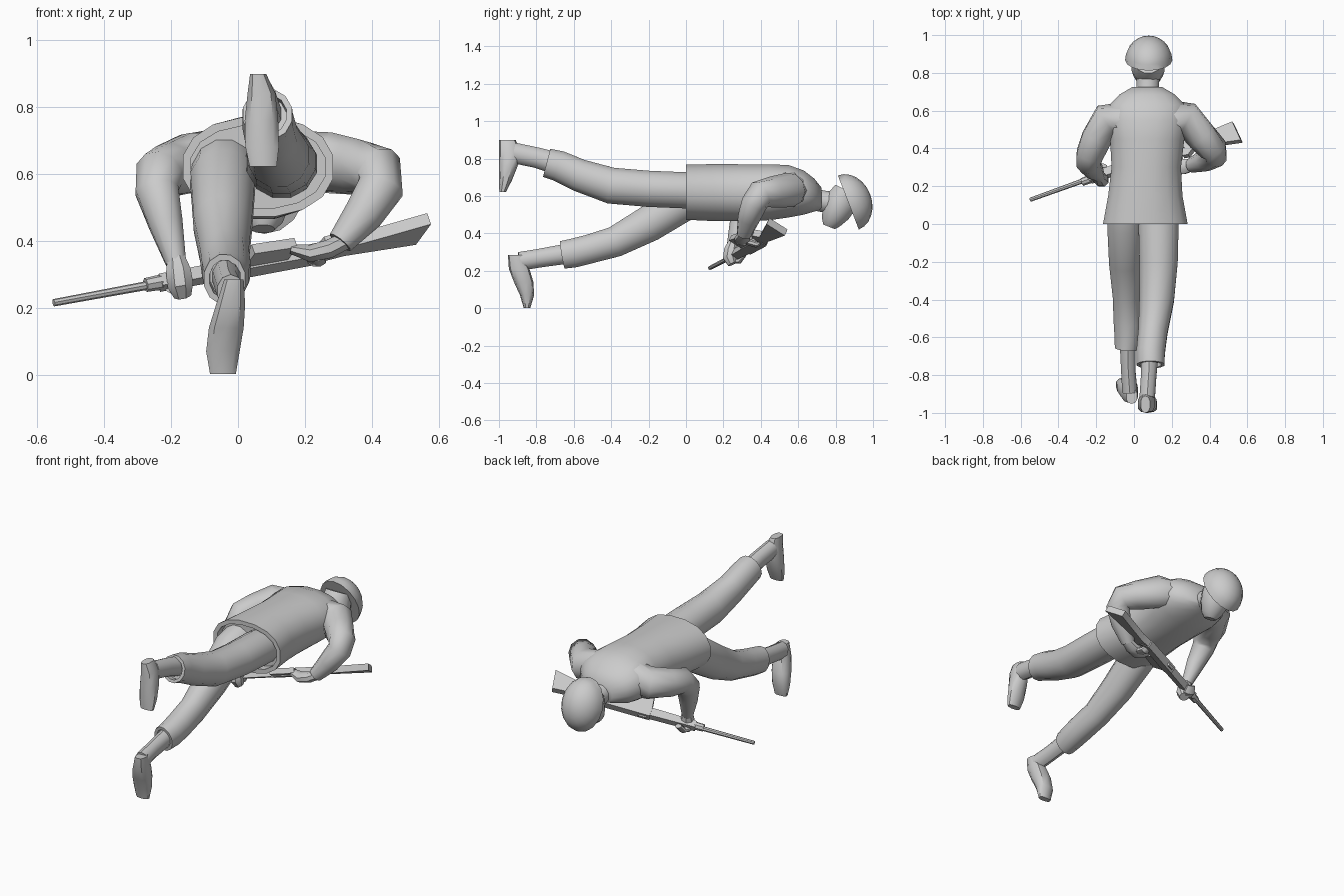
import bpy, bmesh, math
from mathutils import Vector, Matrix

GREY = bpy.data.materials.new("plain grey")
GREY.diffuse_color = (0.6, 0.6, 0.6, 1)


def finish(name, bm, angle=40):
    bmesh.ops.recalc_face_normals(bm, faces=bm.faces)
    me = bpy.data.meshes.new(name)
    bm.to_mesh(me)
    bm.free()
    ob = bpy.data.objects.new(name, me)
    bpy.context.collection.objects.link(ob)
    me.materials.append(GREY)
    bpy.ops.object.select_all(action='DESELECT')
    ob.select_set(True)
    bpy.context.view_layer.objects.active = ob
    bpy.ops.object.shade_smooth_by_angle(angle=math.radians(angle))
    return ob


def tube(name, stations, sides=12, ref=(1, 0, 0), axis=None, power=1.0, angle=40, lip=0):
    """Loft oval rings (x, y, z, half width, half depth); lip hollows the last end."""
    pts = [Vector(s[:3]) for s in stations]
    rings = []
    for i, s in enumerate(stations):
        t = Vector(axis) if axis else pts[min(i + 1, len(pts) - 1)] - pts[max(i - 1, 0)]
        t.normalize()
        u = Vector(ref)
        u = (u - t * u.dot(t)).normalized()
        rings.append((pts[i], u, t.cross(u), s[3], s[-1], t))
    if lip:
        p, u, v, a, b, t = rings[-1]
        rings.append((p, u, v, a - lip, b - lip, t))
        rings.append((p - t * lip * 2, u, v, a - lip, b - lip, t))
    bm = bmesh.new()
    loops = []
    for p, u, v, a, b, t in rings:
        loop = []
        for k in range(sides):
            th = 2 * math.pi * (k + 0.5) / sides
            c, s = math.cos(th), math.sin(th)
            c = math.copysign(abs(c) ** power, c)
            s = math.copysign(abs(s) ** power, s)
            loop.append(bm.verts.new(p + u * a * c + v * b * s))
        loops.append(loop)
    for A, B in zip(loops, loops[1:]):
        for k in range(sides):
            n = (k + 1) % sides
            bm.faces.new((A[k], A[n], B[n], B[k]))
    bm.faces.new(loops[0])
    bm.faces.new(loops[-1])
    return finish(name, bm, angle)


# Jacket, lofted from collar to an open hem
tube("jacket", [
    (.07, .725, .585, .08, .06), (.07, .685, .605, .15, .09),
    (.07, .63, .618, .205, .12), (.07, .55, .625, .215, .142),
    (.07, .45, .62, .2, .152), (.065, .3, .617, .187, .155),
    (.06, .15, .618, .2, .155), (.06, .0, .62, .228, .15)],
    sides=16, axis=(0, -1, 0), power=.9, lip=.025)

# Neck, head and helmet
tube("neck", [(.072, .66, .585, .065, .06), (.073, .74, .57, .062, .06),
              (.075, .84, .56, .065, .065)])
tube("head", [(.075, .765, .435, .035, .035), (.075, .775, .46, .06, .055),
              (.075, .80, .51, .08, .08), (.075, .83, .57, .09, .09),
              (.075, .86, .63, .075, .07)])
bm = bmesh.new()
bmesh.ops.create_uvsphere(bm, u_segments=16, v_segments=12, radius=1)
bmesh.ops.bisect_plane(bm, geom=bm.verts[:] + bm.edges[:] + bm.faces[:],
                       plane_co=(0, 0, 0), plane_no=(0, 0, 1), clear_inner=True)
bmesh.ops.holes_fill(bm, edges=[e for e in bm.edges if e.is_boundary])
n = Vector((0, .93, .36)).normalized()
side = Vector((1, 0, 0))
frame = Matrix((side, n.cross(side), n)).transposed().to_4x4()
bmesh.ops.transform(bm, verts=bm.verts, matrix=Matrix.Translation((.078, .868, .565))
                    @ frame @ Matrix.Diagonal((.125, .155, .125, 1)))
finish("helmet", bm)

# Trouser legs with open cuffs, shins and boots
tube("raised_trouser_leg", [
    (.13, .12, .62, .1, .1), (.13, 0, .63, .11, .1), (.13, -.2, .638, .105, .1),
    (.12, -.4, .655, .095, .1), (.1, -.57, .71, .08, .09),
    (.088, -.68, .76, .078, .085), (.088, -.745, .777, .076, .08)], lip=.018)
tube("raised_shin", [(.085, -.66, .765, .05, .06), (.078, -.8, .805, .043, .055),
                     (.07, -.92, .83, .043, .055)], sides=10)
tube("raised_boot", [
    (.06, -.955, .898, .025, .045), (.07, -.943, .84, .043, .057),
    (.07, -.95, .76, .052, .05), (.072, -.966, .68, .052, .034),
    (.075, -.98, .622, .042, .018)], sides=10, power=.8, axis=(0, 0, -1))
tube("lower_trouser_leg", [
    (-.04, .12, .63, .095, .09), (-.045, 0, .58, .1, .11), (-.045, -.2, .45, .09, .1),
    (-.04, -.38, .355, .075, .085), (-.035, -.52, .315, .075, .08),
    (-.035, -.6, .295, .07, .08), (-.04, -.66, .285, .064, .077)], lip=.018)
tube("lower_shin", [(-.035, -.58, .3, .045, .055), (-.03, -.78, .268, .04, .05),
                    (-.022, -.89, .25, .042, .05)], sides=10)
tube("lower_boot", [
    (-.012, -.912, .285, .03, .04), (-.022, -.892, .21, .045, .055),
    (-.035, -.868, .14, .054, .052), (-.045, -.85, .07, .052, .038),
    (-.045, -.85, .002, .04, .018)], sides=10, power=.8, axis=(0, 0, -1))

# Sleeves
tube("right_sleeve", [
    (.18, .56, .64, .09, .1), (.28, .555, .632, .093), (.36, .46, .62, .084),
    (.42, .395, .607, .077), (.427, .365, .56, .07), (.375, .335, .48, .06),
    (.305, .31, .395, .04)], sides=10, angle=60)
tube("left_sleeve", [
    (-.05, .56, .64, .09, .1), (-.14, .55, .632, .093), (-.2, .45, .612, .083),
    (-.235, .365, .60, .074), (-.242, .325, .55, .067), (-.215, .285, .45, .053),
    (-.185, .25, .335, .032)], sides=10, angle=60)

# Hands and fingers
tube("right_hand", [(.32, .315, .4, .03, .028), (.27, .305, .375, .042, .03),
                    (.215, .30, .362, .045, .028), (.16, .305, .375, .03, .016)],
     sides=8, ref=(0, 1, 0))
tube("right_fingers", [(.23, .33, .355, .03, .02), (.235, .375, .34, .03, .018),
                       (.22, .4, .36, .022, .014)], sides=8)
tube("left_hand", [(-.185, .25, .35, .028, .028), (-.178, .24, .31, .04, .04),
                   (-.172, .235, .27, .042, .04), (-.165, .25, .237, .028, .028)], sides=8)
tube("left_fingers", [(-.185, .24, .26, .035, .02), (-.175, .285, .255, .034, .018),
                      (-.165, .31, .285, .026, .014)], sides=8)

# Rifle, laid on its side: s runs muzzle to butt, h runs towards its underside
ORIGIN = Vector((-.55, .128, .215))
S = Vector((1, .36, .185)).normalized()
H = Vector((.2, -.85, .47))
H = (H - S * H.dot(S)).normalized()
W = S.cross(H)


def gun(s, h, w=0):
    return ORIGIN + S * s + H * h + W * w


def slab(name, outline, half):
    bm = bmesh.new()
    a = [bm.verts.new(gun(s, h, -half)) for s, h in outline]
    b = [bm.verts.new(gun(s, h, half)) for s, h in outline]
    bm.faces.new(a)
    bm.faces.new(b)
    for k in range(len(a)):
        m = (k + 1) % len(a)
        bm.faces.new((a[k], a[m], b[m], b[k]))
    finish(name, bm, 30)


def rod(name, s0, s1, h, r, r2):
    tube(name, [(*gun(s0, h), r), (*gun(s1, h), r2)], sides=8, ref=H)


rod("barrel", 0, .42, 0, .011, .014)
rod("front_band", .295, .345, .005, .021, .023)
slab("fore_end", [(.34, -.018), (.62, -.022), (.62, .03), (.34, .024)], .02)
slab("receiver", [(.6, -.028), (.86, -.026), (.88, .03), (.6, .034)], .022)
slab("magazine", [(.6, .02), (.74, .02), (.755, .105), (.615, .115)], .016)
slab("stock", [(.85, -.022), (.93, -.008), (1.165, -.022), (1.185, .1),
               (1.05, .07), (.93, .045), (.89, .075), (.86, .07), (.85, .028)], .019)
slab("rear_sight", [(.62, -.036), (.66, -.036), (.67, -.02), (.61, -.02)], .008)
